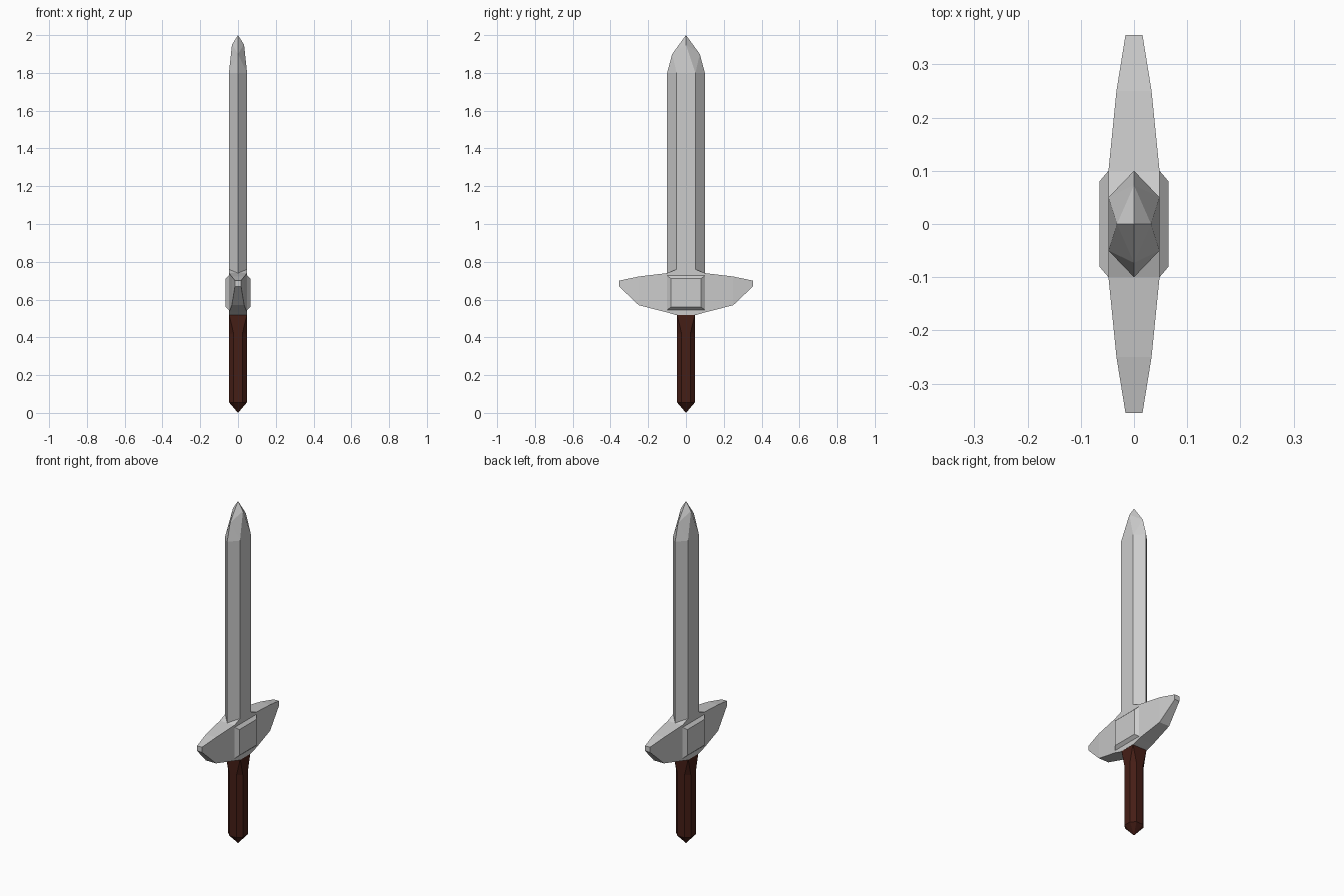
import bpy, bmesh

if "Cube" in bpy.data.objects:
    bpy.data.objects.remove(bpy.data.objects["Cube"])


def make(name, bm, material=None):
    bmesh.ops.remove_doubles(bm, verts=bm.verts, dist=0.0001)
    bmesh.ops.recalc_face_normals(bm, faces=bm.faces)
    mesh = bpy.data.meshes.new(name)
    bm.to_mesh(mesh)
    bm.free()
    obj = bpy.data.objects.new(name, mesh)
    bpy.context.collection.objects.link(obj)
    if material:
        mesh.materials.append(material)
    return obj


def loft(bm, rings, cap_start=True, cap_end=True):
    """Skin a list of equal-length point rings; returns the vertex rings."""
    loops = [[bm.verts.new(p) for p in ring] for ring in rings]
    n = len(loops[0])
    for a, b in zip(loops, loops[1:]):
        for i in range(n):
            j = (i + 1) % n
            bm.faces.new((a[i], a[j], b[j], b[i]))
    if cap_start:
        bm.faces.new(loops[0])
    if cap_end:
        bm.faces.new(loops[-1])
    return loops


def fan(bm, ring, point):
    tip = bm.verts.new(point)
    for i, v in enumerate(ring):
        bm.faces.new((v, ring[(i + 1) % len(ring)], tip))


# Blade: hexagonal section with a faceted point
bm = bmesh.new()
section = [(0, -0.1), (0.048, -0.05), (0.048, 0.05),
           (0, 0.1), (-0.048, 0.05), (-0.048, -0.05)]
base, top = loft(bm, [[(x, y, z) for x, y in section] for z in (0.7, 1.8)],
                 cap_end=False)
tip = bm.verts.new((0, 0, 2))
edge = {s: bm.verts.new((0, s * 0.073, 1.9)) for s in (-1, 1)}
ridge = {s: bm.verts.new((s * 0.032, 0, 1.95)) for s in (-1, 1)}
for sx, pair in ((1, (1, 2)), (-1, (5, 4))):
    bm.faces.new((top[pair[0]], top[pair[1]], ridge[sx]))
    for sy, corner, point in ((-1, pair[0], 0), (1, pair[1], 3)):
        bm.faces.new((top[corner], top[point], edge[sy]))
        bm.faces.new((top[corner], edge[sy], ridge[sx]))
        bm.faces.new((edge[sy], tip, ridge[sx]))
make("blade", bm)

# Crossguard: rectangular sections along y (y, half width, bottom, top)
half = [(0.355, 0.016, 0.67, 0.70), (0.25, 0.033, 0.57, 0.722),
        (0.1, 0.048, 0.532, 0.74), (0.05, 0.048, 0.517, 0.76)]
stations = half + [(-y, w, lo, hi) for y, w, lo, hi in reversed(half)]
bm = bmesh.new()
loft(bm, [[(-w, y, lo), (w, y, lo), (w, y, hi), (-w, y, hi)]
          for y, w, lo, hi in stations])
make("crossguard", bm)

# Raised bevelled plates on both sides of the guard
bm = bmesh.new()
for s in (-1, 1):
    loft(bm, [[(s * x, -y, lo), (s * x, y, lo), (s * x, y, hi), (s * x, -y, hi)]
              for x, y, lo, hi in ((0.03, 0.1, 0.545, 0.727),
                                   (0.048, 0.1, 0.545, 0.727),
                                   (0.065, 0.08, 0.56, 0.711))])
make("guard_plates", bm)

# Grip: square at the guard, chamfered to an octagon, pointed at the bottom
brown = bpy.data.materials.new("dark_wood")
brown.diffuse_color = (0.06, 0.013, 0.008, 1)
brown.use_nodes = True
brown.node_tree.nodes["Principled BSDF"].inputs["Base Color"].default_value = brown.diffuse_color


def octagon(r, c, z):
    return [(r, -c, z), (r, c, z), (c, r, z), (-c, r, z),
            (-r, c, z), (-r, -c, z), (-c, -r, z), (c, -r, z)]


bm = bmesh.new()
bottom = loft(bm, [octagon(0.047, 0.023, 0.055), octagon(0.047, 0.023, 0.42)],
              cap_start=False, cap_end=False)
fan(bm, bottom[0], (0, 0, 0))
upper = bottom[1]
corners = [[bm.verts.new((x * 0.047, y * 0.047, z)) for x, y in
            ((1, -1), (1, 1), (-1, 1), (-1, -1))] for z in (0.52, 0.56)]
for i in range(4):
    j = (i + 1) % 4
    a, b = upper[2 * i], upper[2 * i + 1]
    c = upper[(2 * i + 2) % 8]
    bm.faces.new((a, b, corners[0][j], corners[0][i]))
    bm.faces.new((b, c, corners[0][j]))
    bm.faces.new((corners[0][i], corners[0][j], corners[1][j], corners[1][i]))
bm.faces.new(corners[1])
make("grip", bm, brown)
